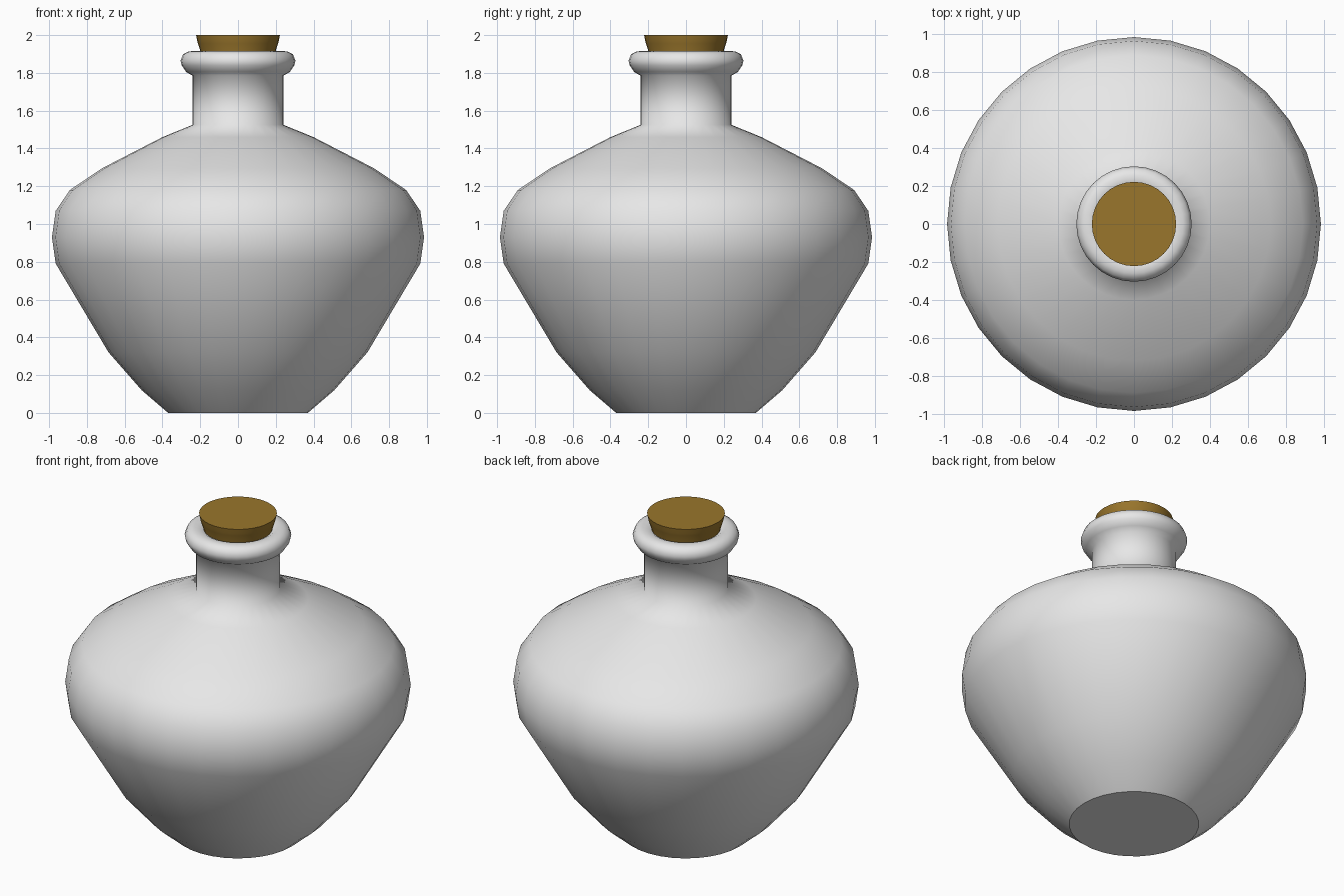
import bpy, bmesh, math

if "Cube" in bpy.data.objects:
    bpy.data.objects.remove(bpy.data.objects["Cube"])

SIDES = 32


def material(name, rgb):
    m = bpy.data.materials.new(name)
    m.diffuse_color = (*rgb, 1)
    m.use_nodes = True
    m.node_tree.nodes["Principled BSDF"].inputs["Base Color"].default_value = m.diffuse_color
    return m


def lathe(name, profile, mat, sharp_rings=()):
    """Revolve an (r, z) profile around z, capping both ends with flat discs."""
    bm = bmesh.new()
    rings = []
    for r, z in profile:
        rings.append([bm.verts.new((r * math.cos(2 * math.pi * i / SIDES),
                                    r * math.sin(2 * math.pi * i / SIDES), z))
                      for i in range(SIDES)])
    for a, b in zip(rings, rings[1:]):
        for i in range(SIDES):
            j = (i + 1) % SIDES
            bm.faces.new((a[i], a[j], b[j], b[i])).smooth = True
    bm.faces.new(rings[0][::-1])
    bm.faces.new(rings[-1])
    bm.edges.ensure_lookup_table()
    # crisp rims where the flat caps (and chosen rings) meet the sides
    for k in {0, len(rings) - 1, *sharp_rings}:
        for i in range(SIDES):
            e = bm.edges.get((rings[k][i], rings[k][(i + 1) % SIDES]))
            e.smooth = False
    me = bpy.data.meshes.new(name)
    bm.to_mesh(me)
    bm.free()
    me.materials.append(mat)
    ob = bpy.data.objects.new(name, me)
    bpy.context.collection.objects.link(ob)
    return ob


glass = material("pale_glass", (0.8, 0.8, 0.8))
cork = material("cork_brown", (0.32, 0.18, 0.025))

# Body, neck and rolled lip in one profile
lathe("bottle", [
    (0.37, 0.0), (0.51, 0.12), (0.685, 0.32), (0.965, 0.79), (0.985, 0.93),
    (0.965, 1.07), (0.89, 1.18), (0.72, 1.295), (0.40, 1.46), (0.24, 1.525),
    (0.24, 1.785), (0.275, 1.805), (0.298, 1.84), (0.304, 1.865),
    (0.29, 1.90), (0.26, 1.914), (0.22, 1.916), (0.19, 1.90)], glass)

# Flared stopper, slightly pinched below its top
lathe("stopper", [
    (0.18, 1.75), (0.196, 1.905), (0.212, 1.955), (0.216, 1.97), (0.222, 2.0)], cork)
